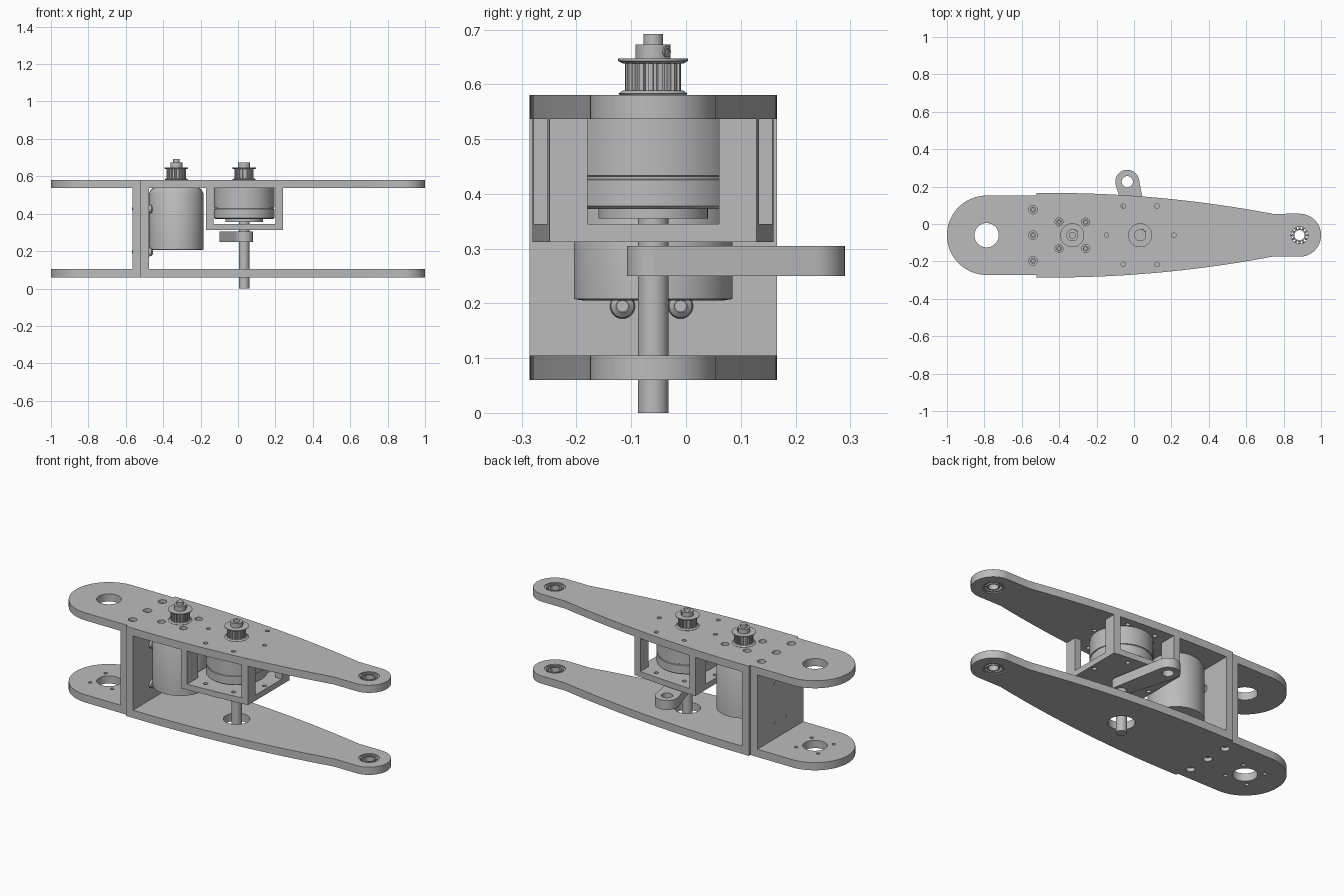
import bpy, bmesh
from math import sin, cos, pi, radians, atan2, acos, hypot
from mathutils import Matrix

old = bpy.data.objects.get("Cube")
if old:
    bpy.data.objects.remove(old, do_unlink=True)

grey = bpy.data.materials.new("plain grey")
grey.use_nodes = True
grey.diffuse_color = (0.5, 0.5, 0.5, 1)
grey.node_tree.nodes["Principled BSDF"].inputs["Base Color"].default_value = (0.5, 0.5, 0.5, 1)

CY = -0.06                      # centre line of the arm
LOW, HIGH = (0.06, 0.105), (0.537, 0.581)
MOTOR, GEAR = (-0.33, CY), (0.033, CY)
PIVOT, TIP = (-0.788, CY), (0.885, CY)
parts = []


def add(name, mesh):
    mesh.materials.clear()
    mesh.materials.append(grey)
    ob = bpy.data.objects.new(name, mesh)
    bpy.context.collection.objects.link(ob)
    parts.append(ob)
    return ob


def arc(c, r, a0, a1, n=32):
    return [(c[0] + r * cos(radians(a0 + (a1 - a0) * i / n)),
             c[1] + r * sin(radians(a0 + (a1 - a0) * i / n))) for i in range(n + 1)]


def circle(c, r, n=32):
    return arc(c, r, 0, 360, n)[:-1]


def prism(name, outline, z, holes=()):
    """Extruded flat outline with holes."""
    cu = bpy.data.curves.new(name, 'CURVE')
    cu.dimensions = '2D'
    cu.fill_mode = 'BOTH'
    cu.extrude = (z[1] - z[0]) / 2
    for pts in [outline, *holes]:
        sp = cu.splines.new('POLY')
        sp.points.add(len(pts) - 1)
        for p, (x, y) in zip(sp.points, pts):
            p.co = (x, y, 0, 1)
        sp.use_cyclic_u = True
    tmp = bpy.data.objects.new(name + "_outline", cu)
    bpy.context.collection.objects.link(tmp)
    bpy.context.view_layer.update()
    dg = bpy.context.evaluated_depsgraph_get()
    mesh = bpy.data.meshes.new_from_object(tmp.evaluated_get(dg))
    bpy.data.objects.remove(tmp, do_unlink=True)
    bm = bmesh.new()
    bm.from_mesh(mesh)
    bmesh.ops.remove_doubles(bm, verts=bm.verts, dist=1e-5)
    bmesh.ops.recalc_face_normals(bm, faces=bm.faces)
    bmesh.ops.translate(bm, verts=bm.verts, vec=(0, 0, (z[0] + z[1]) / 2))
    bm.to_mesh(mesh)
    bm.free()
    return add(name, mesh)


def lathe(name, c, profile, ring=False, n=48):
    """Turned part from (radius, z) points; ring closes the profile on itself."""
    bm = bmesh.new()
    rows = [[bm.verts.new((x, y, z)) for x, y in circle(c, r, n)] for r, z in profile]
    pairs = list(zip(rows, rows[1:]))
    if ring:
        pairs.append((rows[-1], rows[0]))
    else:
        bm.faces.new(rows[0])
        bm.faces.new(rows[-1])
    for a, b in pairs:
        for i in range(n):
            j = (i + 1) % n
            bm.faces.new((a[i], a[j], b[j], b[i]))
    bmesh.ops.recalc_face_normals(bm, faces=bm.faces)
    mesh = bpy.data.meshes.new(name)
    bm.to_mesh(mesh)
    bm.free()
    return add(name, mesh)


def disc(name, c, r, z0, z1, n=32):
    return lathe(name, c, [(r, z0), (r, z1)], n=n)


def mirrored(half):
    """Close a half outline, given as offsets from the centre line."""
    return [(x, CY + w) for x, w in half] + [(x, CY - w) for x, w in reversed(half)]


def width(x):
    return 0.226 - 0.08 * max(0, x + 0.44) ** 2


def span(a, b, n):
    return [a + (b - a) * i / n for i in range(n + 1)]


# Side plates
half = arc((PIVOT[0], 0), 0.212, 179, 90) + [(-0.52, 0.212), (-0.52, 0.226)]
half += [(x, width(x)) for x in span(-0.44, 0.74, 24)]
half += arc((TIP[0], 0), 0.115, 90, 1)
wall_screws = [(-0.54, CY + d) for d in (-0.137, 0, 0.137)]
motor_screws = [(MOTOR[0] + a, CY + b) for a in (-0.071, 0.071) for b in (-0.071, 0.071)]
gear_screws = arc(GEAR, 0.18, 0, 300, 5)
ends = [circle(PIVOT, 0.065, 48), circle(TIP, 0.055, 48)]
wall_holes = [circle(c, 0.023) for c in wall_screws]
gear_holes = [circle(c, 0.012, 20) for c in gear_screws]
prism("top_plate", mirrored(half), HIGH,
      ends + wall_holes + gear_holes + [circle(c, 0.021) for c in motor_screws])
prism("bottom_plate", mirrored(half), LOW,
      ends + wall_holes + [circle(GEAR, 0.07)]
      + [circle(c, 0.01, 16) for c in arc(PIVOT, 0.1, 45, 315, 3)])

# Recessed screws in the plates
for c in wall_screws + motor_screws:
    lathe("plate_screw", c, [(0.015, 0.53), (0.015, 0.565), (0.008, 0.565), (0.008, 0.55)], n=20)
for c in wall_screws:
    lathe("lower_screw", c, [(0.015, 0.11), (0.015, 0.076), (0.008, 0.076), (0.008, 0.09)], n=20)

# Cross wall between the plates
prism("cross_wall", mirrored([(-0.565, 0.212), (-0.52, 0.212), (-0.52, 0.226), (-0.475, 0.226)]),
      (LOW[1], HIGH[0]))
for y in (CY - 0.056, CY + 0.05):
    for z in (0.195, 0.425):
        head = lathe("wall_screw", (0, 0), [(0.023, 0), (0.021, 0.012), (0.012, 0.02),
                                            (0.01, 0.02), (0.01, 0.008)], n=24)
        head.data.transform(Matrix.Translation((-0.475, y, z)) @ Matrix.Rotation(pi / 2, 4, 'Y'))
        back = disc("wall_screw_end", (0, 0), 0.008, 0, 0.003, 16)
        back.data.transform(Matrix.Translation((-0.567, y, z)) @ Matrix.Rotation(pi / 2, 4, 'Y'))

# Motor
lathe("motor", MOTOR, [(0.125, 0.205), (0.145, 0.208), (0.145, 0.51), (0.137, 0.525), (0.125, 0.537)], n=64)
disc("motor_shaft", MOTOR, 0.018, 0.53, 0.692)

# Gearbox with grooves and output flange
lathe("gearbox", GEAR, [(0.1, 0.355), (0.1, 0.372), (0.155, 0.372), (0.162, 0.378), (0.162, 0.425),
                        (0.158, 0.427), (0.158, 0.432), (0.162, 0.434), (0.162, 0.537)], n=64)
disc("output_shaft", GEAR, 0.028, 0, 0.36)
disc("input_shaft", GEAR, 0.015, 0.53, 0.673)


# Toothed pulleys
def pulley(c):
    teeth = 18
    rim = []
    for i in range(teeth):
        for f, r in ((0.05, 0.044), (0.42, 0.044), (0.5, 0.051), (0.97, 0.051)):
            a = 2 * pi * (i + f) / teeth
            rim.append((c[0] + r * cos(a), c[1] + r * sin(a)))
    prism("pulley_teeth", rim, (0.586, 0.641))
    lathe("pulley_lower_flange", c, [(0.06, 0.58), (0.063, 0.583), (0.055, 0.589)])
    lathe("pulley_upper_flange", c, [(0.055, 0.638), (0.064, 0.643), (0.064, 0.647)])
    lathe("pulley_hub", c, [(0.032, 0.645), (0.032, 0.673), (0.018, 0.673), (0.018, 0.668)])
    grub = lathe("pulley_grub_screw", (0, 0), [(0.01, 0), (0.01, 0.034), (0.006, 0.034), (0.006, 0.028)], n=16)
    grub.data.transform(Matrix.Translation((c[0], c[1], 0.66))
                        @ Matrix.Rotation(radians(50), 4, 'Z') @ Matrix.Rotation(pi / 2, 4, 'Y'))


pulley(MOTOR)
pulley(GEAR)

# Gearbox cradle following the plate outline
x0, x1, wall = -0.172, 0.24, 0.04
prism("cradle_floor", mirrored([(x, width(x)) for x in span(x0, x1, 8)]), (0.312, 0.345), gear_holes)
for a, b in ((x0, x0 + wall), (x1 - wall, x1)):
    for s in (-1, 1):
        prism("cradle_post", [(a, CY + s * 0.12), (b, CY + s * 0.12),
                              (b, CY + s * width(b)), (a, CY + s * width(a))], (0.345, HIGH[0]))

# Crank arm on the output shaft
eye, r0, r1 = (-0.036, 0.226), 0.048, 0.064
dx, dy = eye[0] - GEAR[0], eye[1] - GEAR[1]
aim = atan2(dy, dx) * 180 / pi
spread = acos((r0 - r1) / hypot(dx, dy)) * 180 / pi
prism("crank_arm", arc(eye, r1, aim - spread, aim + spread)
      + arc(GEAR, r0, aim + spread, aim - spread + 360), (0.25, 0.305), [circle(eye, 0.03)])

# Ball bearings at the tip
for z0, z1 in (LOW, HIGH):
    a, b = z0 + 0.006, z1 - 0.006
    for name, ri, ro in (("bearing_outer_ring", 0.045, 0.055), ("bearing_inner_ring", 0.027, 0.034)):
        lathe(name, TIP, [(ri, a), (ro, a), (ro, b), (ri, b)], ring=True)
    bm = bmesh.new()
    for x, y in circle(TIP, 0.0395, 12):
        bmesh.ops.create_uvsphere(bm, u_segments=12, v_segments=8, radius=0.0065,
                                  matrix=Matrix.Translation((x, y, (a + b) / 2)))
    balls = bpy.data.meshes.new("bearing_balls")
    bm.to_mesh(balls)
    bm.free()
    add("bearing_balls", balls)

# Smooth the round sides, keep the edges sharp
bpy.ops.object.select_all(action='DESELECT')
for ob in parts:
    ob.select_set(True)
bpy.context.view_layer.objects.active = parts[0]
bpy.ops.object.shade_smooth_by_angle(angle=radians(30))
